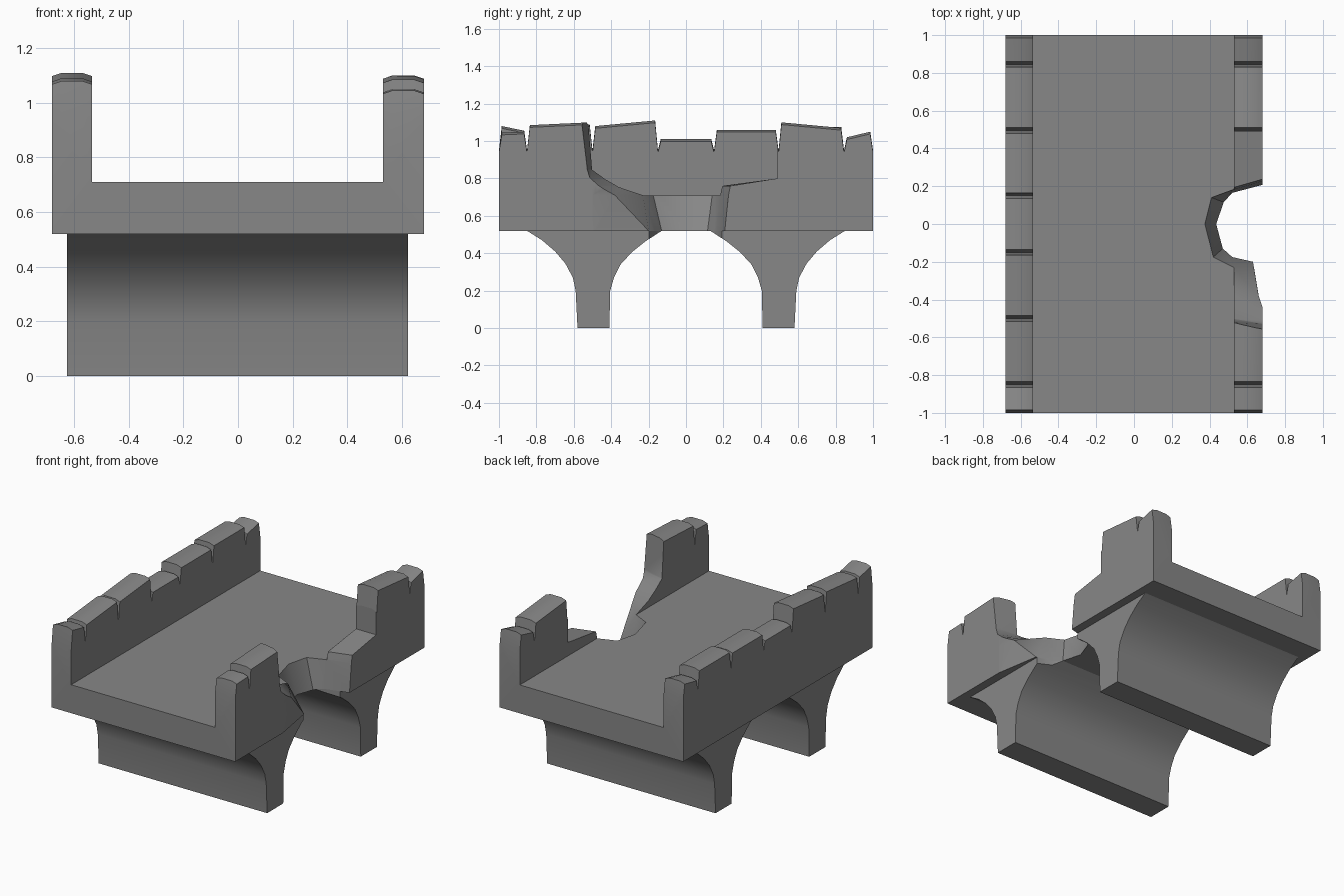
import bpy, bmesh, math

if "Cube" in bpy.data.objects:
    bpy.data.objects.remove(bpy.data.objects["Cube"])

stone = bpy.data.materials.new("grey stone")
stone.diffuse_color = (0.245, 0.245, 0.245, 1)
stone.use_nodes = True
stone.node_tree.nodes["Principled BSDF"].inputs["Base Color"].default_value = stone.diffuse_color


def loft(name, rings):
    """Closed solid skinned through rings of equal point count."""
    bm = bmesh.new()
    vs = [[bm.verts.new(p) for p in r] for r in rings]
    n = len(rings[0])
    for a, b in zip(vs, vs[1:]):
        for i in range(n):
            j = (i + 1) % n
            bm.faces.new((a[i], a[j], b[j], b[i]))
    bm.faces.new(vs[0])
    bm.faces.new(vs[-1])
    bm.normal_update()
    bmesh.ops.recalc_face_normals(bm, faces=bm.faces)
    bmesh.ops.triangulate(bm, faces=[f for f in bm.faces if len(f.verts) > 4])
    me = bpy.data.meshes.new(name)
    bm.to_mesh(me)
    bm.free()
    ob = bpy.data.objects.new(name, me)
    bpy.context.collection.objects.link(ob)
    me.materials.append(stone)
    return ob


# Deck with both parapets: a U section swept along y, V joints between stones
joints = [-1, -0.85, -0.5, -0.15, 0.15, 0.495, 0.845, 1]
left = [(1.08, 1.055), (1.06, 1.09), (1.08, 1.11), (1.01, 1.01),
        (1.06, 1.06), (1.075, 1.075), (1.02, 1.045)]
right = [(1.045, 1.05), (1.085, 1.1), (1, 1), (1, 1),
         (1, 1), (1.1, 1.07), (1.02, 1.05)]
JOINT = 0.95


def section(y, zl, zr):
    c = 0.012
    pts = [(-0.68, 0.52), (-0.68, zl - c), (-0.645, zl), (-0.57, zl), (-0.535, zl - c),
           (-0.535, 0.71), (0.53, 0.71), (0.53, zr - c), (0.565, zr), (0.645, zr),
           (0.68, zr - c), (0.68, 0.52)]
    return [(x, y, z) for x, z in pts]


rings = [section(-1, JOINT, JOINT)]
for a, b, l, r in zip(joints, joints[1:], left, right):
    rings += [section(a + 0.015, l[0], r[0]), section(b - 0.015, l[1], r[1]),
              section(b, JOINT, JOINT)]
deck = loft("deck_and_parapets", rings)

# Two piers flaring into the arches
half = [(0.58, 0), (0.59, 0.2), (0.605, 0.27), (0.645, 0.345), (0.7, 0.41),
        (0.77, 0.47), (0.85, 0.52)]
inner = [(0.13, 0.52), (0.215, 0.465), (0.29, 0.405), (0.35, 0.34), (0.385, 0.27),
         (0.405, 0.2), (0.41, 0)]
piers = []
for name, s in (("front_pier", -1), ("back_pier", 1)):
    piers.append(loft(name, [[(x, s * y, z) for y, z in half + inner]
                             for x in (-0.625, 0.622)]))

# Cutter for the broken bite in the right parapet and deck edge
low = [(0.9, -0.57), (0.692, -0.57), (0.63, -0.2), (0.52, -0.175), (0.47, -0.13),
       (0.435, 0), (0.475, 0.115), (0.52, 0.165), (0.69, 0.21), (0.9, 0.21)]
rim = [(0.9, -0.57), (0.692, -0.57), (0.66, -0.38), (0.53, -0.23), (0.42, -0.175),
       (0.375, 0), (0.41, 0.14), (0.52, 0.18), (0.69, 0.23), (0.9, 0.23)]
levels = [(0.3, low), (0.52, low), (0.71, rim)]
# z, then outer and inner break on the front side, inner and outer on the back side
for z, fo, fi, bi, bo in [(0.76, -0.47, -0.36, 0.19, 0.24), (0.8, -0.515, -0.43, 0.49, 0.49),
                          (0.85, -0.53, -0.5, 0.49, 0.49), (1.1, -0.56, -0.52, 0.49, 0.49),
                          (1.2, -0.56, -0.52, 0.49, 0.49)]:
    levels.append((z, rim[:2] + [(0.69, fo), (0.515, fi)] + rim[4:7]
                   + [(0.515, bi), (0.69, bo), (0.9, bo)]))
cutter = loft("break_cutter", [[(x, y, z) for x, y in r] for z, r in levels])
cutter.hide_render = True

for ob in [deck] + piers:
    bpy.ops.object.select_all(action='DESELECT')
    bpy.context.view_layer.objects.active = ob
    ob.select_set(True)
    m = ob.modifiers.new("break", 'BOOLEAN')
    m.operation = 'DIFFERENCE'
    m.solver = 'EXACT'
    m.object = cutter
    bpy.ops.object.modifier_apply(modifier=m.name)
    bpy.ops.object.shade_smooth_by_angle(angle=math.radians(35))
bpy.data.objects.remove(cutter)
